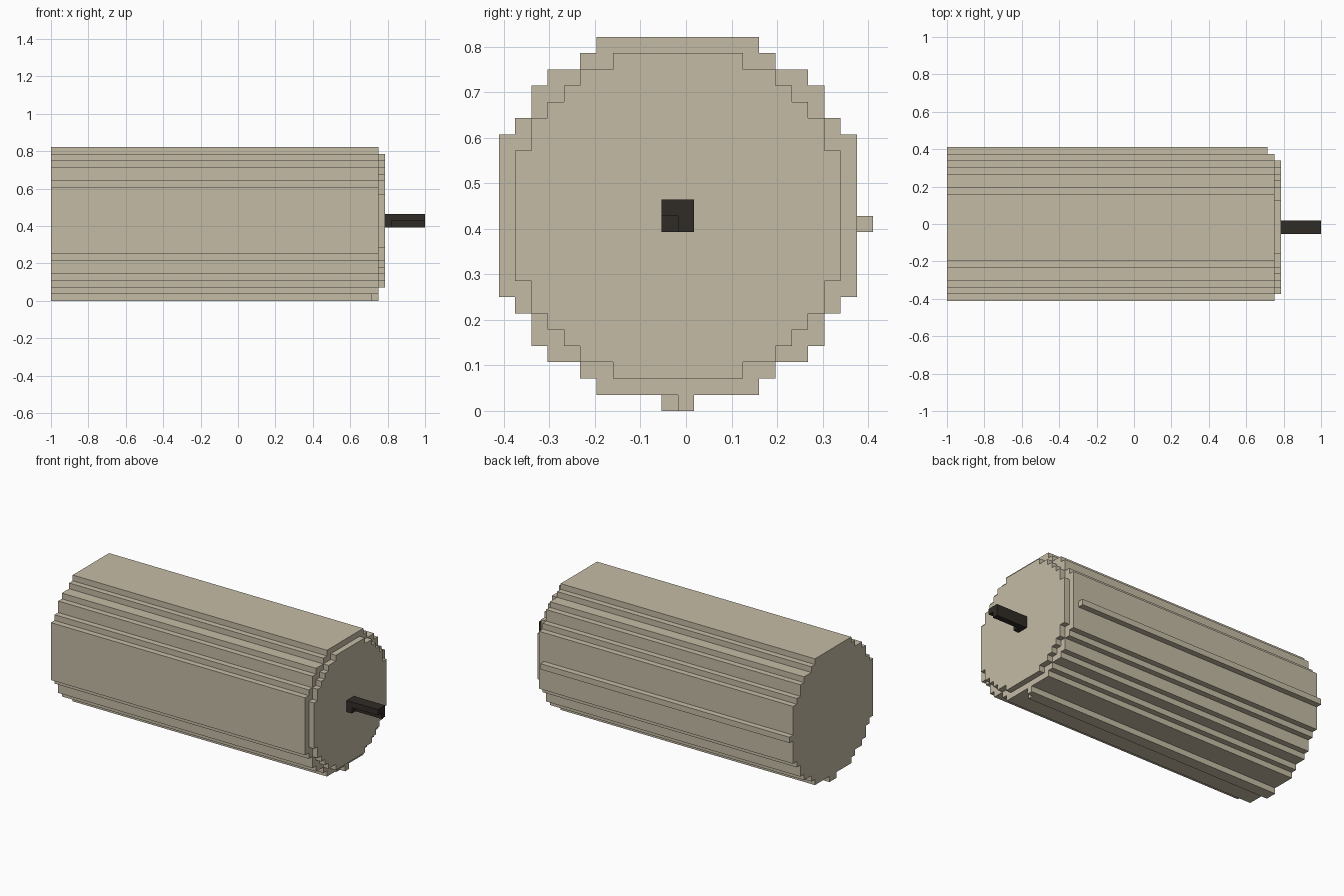
import bpy, bmesh

if "Cube" in bpy.data.objects:
    bpy.data.objects.remove(bpy.data.objects["Cube"])

U = 2 / 56                 # one grid step
CY, CZ = -0.5, 12          # axis of the drum, in grid steps


def material(name, colour):
    m = bpy.data.materials.new(name)
    m.diffuse_color = colour
    m.use_nodes = True
    m.node_tree.nodes["Principled BSDF"].inputs["Base Color"].default_value = m.diffuse_color
    return m


def extrude(name, profile, x0, x1, mat):
    """Extrude a (y, z) profile, given in steps from the axis, along x."""
    bm = bmesh.new()
    face = bm.faces.new([bm.verts.new((x0 * U, (y + CY) * U, (z + CZ) * U)) for y, z in profile])
    side = bmesh.ops.extrude_face_region(bm, geom=[face])
    verts = [g for g in side["geom"] if isinstance(g, bmesh.types.BMVert)]
    bmesh.ops.translate(bm, verts=verts, vec=((x1 - x0) * U, 0, 0))
    bmesh.ops.recalc_face_normals(bm, faces=bm.faces)
    mesh = bpy.data.meshes.new(name)
    bm.to_mesh(mesh)
    bm.free()
    mesh.materials.append(mat)
    obj = bpy.data.objects.new(name, mesh)
    bpy.context.collection.objects.link(obj)
    return obj


def rect(y0, y1, z0, z1):
    return [(y0, z0), (y1, z0), (y1, z1), (y0, z1)]


def stepped_circle(quarter):
    """Mirror a quarter outline (top to right) into a full loop."""
    right = quarter + [(y, -z) for y, z in reversed(quarter)]
    return right + [(-y, z) for y, z in reversed(right)]


tan = material("tan", (0.56, 0.50, 0.38, 1))
dark = material("dark", (0.03, 0.025, 0.02, 1))

# Drum and its smaller end plate
body = [(5, 11), (5, 10), (6, 10), (6, 9), (8, 9), (8, 8), (9, 8), (9, 6), (10, 6), (10, 5), (11, 5)]
plate = [(4, 10), (4, 9), (6, 9), (6, 8), (7, 8), (7, 7), (8, 7), (8, 6), (9, 6), (9, 4), (10, 4)]
extrude("drum_body", stepped_circle(body), -28, 21, tan)
extrude("end_plate", stepped_circle(plate), 21, 22, tan)

# Ribs along the underside and the back
extrude("bottom_rib_front", rect(-1, 0, -12, -11), -28, 20, tan)
extrude("bottom_rib_back", rect(0, 1, -12, -11), -28, 21, tan)
extrude("back_rib", rect(11, 12, -1, 0), -28, 20, tan)

# L-section shaft with a small block at its root
extrude("shaft", [(-1, 0), (0, 0), (0, -1), (1, -1), (1, 1), (-1, 1)], 22, 28, dark)
extrude("shaft_root", rect(-1, 0, -1, 0), 22, 23, dark)
